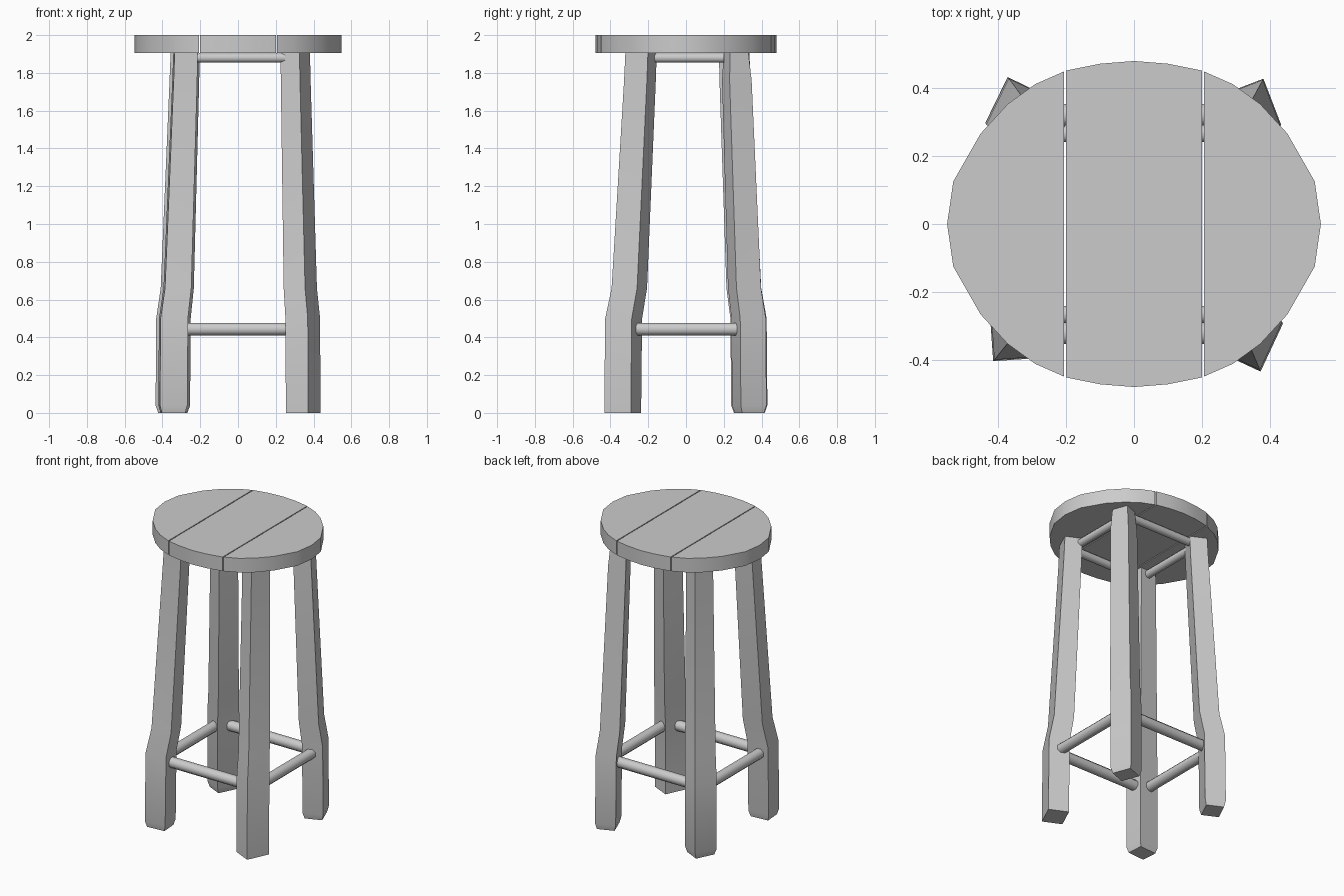
import bpy, bmesh, math
from mathutils import Vector, Matrix

if "Cube" in bpy.data.objects:
    bpy.data.objects.remove(bpy.data.objects["Cube"])


def finish(name, bm, angle=35):
    bmesh.ops.recalc_face_normals(bm, faces=bm.faces)
    mesh = bpy.data.meshes.new(name)
    bm.to_mesh(mesh)
    bm.free()
    obj = bpy.data.objects.new(name, mesh)
    bpy.context.collection.objects.link(obj)
    bpy.ops.object.select_all(action='DESELECT')
    obj.select_set(True)
    bpy.context.view_layer.objects.active = obj
    bpy.ops.object.shade_smooth_by_angle(angle=math.radians(angle))
    return obj


def loft(name, rings, angle=35):
    bm = bmesh.new()
    loops = [[bm.verts.new(p) for p in ring] for ring in rings]
    n = len(loops[0])
    for a, b in zip(loops, loops[1:]):
        for i in range(n):
            j = (i + 1) % n
            bm.faces.new((a[i], a[j], b[j], b[i]))
    bm.faces.new(loops[0][::-1])
    bm.faces.new(loops[-1])
    return finish(name, bm, angle)


def plank(name, outline):
    return loft(name, [[(x, y, z) for x, y in outline] for z in (1.905, 2.0)], 40)


# Seat: three planks with narrow gaps
mid = [(0.2, 0.45), (0.1, 0.47), (0, 0.478), (-0.1, 0.47), (-0.2, 0.45)]
plank("seat_middle_plank", mid + [(-x, -y) for x, y in mid])
rim = [(0.206, 0.447), (0.29, 0.41), (0.37, 0.352), (0.45, 0.265), (0.53, 0.125)]
side = rim + [(0.548, 0)] + [(x, -y) for x, y in reversed(rim)]
for s, label in ((1, "right"), (-1, "left")):
    plank(f"seat_{label}_plank", [(s * x, y) for x, y in side])


# Legs: hand-hewn square posts, kinked above the foot, each turned differently
def leg(name, sx, sy, turn, size, top, foot_inset, chamfer):
    base = Vector((0.345 * sx, 0.335 * sy))
    head = Vector((top[0] * sx, top[1] * sy))
    levels = [(0, 0.0, foot_inset), (0.04, 0.0, 1), (0.5, 0.05, 1),
              (0.66, 0.36, 0.96), (1.76, 0.94, 0.86), (1.906, 1.0, chamfer)]
    rot = Matrix.Rotation(math.radians(turn), 2)
    rings = []
    for z, t, scale in levels:
        c = base.lerp(head, t)
        ring = []
        for i, j in ((-1, -1), (1, -1), (1, 1), (-1, 1)):
            p = c + rot @ Vector((i * size[0], j * size[1])) * scale / 2
            ring.append((p.x, p.y, z))
        rings.append(ring)
    loft(name, rings, 25)


leg("front_right_leg", 1, -1, -25, (0.13, 0.155), (0.303, 0.238), 1.0, 0.85)
leg("front_left_leg", -1, -1, 4, (0.145, 0.125), (0.278, 0.25), 0.85, 0.84)
leg("back_right_leg", 1, 1, 21, (0.13, 0.145), (0.305, 0.265), 0.85, 0.72)
leg("back_left_leg", -1, 1, -26, (0.13, 0.15), (0.28, 0.255), 0.85, 0.84)


# Rungs: low ring of stretchers and a thinner ring under the seat
def rung(name, a, b, radius):
    a, b = Vector(a), Vector(b)
    bm = bmesh.new()
    bmesh.ops.create_cone(bm, cap_ends=True, segments=8, radius1=radius,
                          radius2=radius, depth=(b - a).length)
    q = (b - a).to_track_quat('Z', 'Y').to_matrix().to_4x4()
    turn = Matrix.Rotation(math.radians(22.5), 4, 'Z')
    bm.transform(Matrix.Translation((a + b) / 2) @ q @ turn)
    finish(name, bm, 50)


for label, z, r, x, y, hx, hy in (("lower", 0.443, 0.035, 0.355, 0.32, 0.285, 0.28),
                                  ("upper", 1.88, 0.027, 0.28, 0.265, 0.25, 0.2)):
    for s, end, flank in ((-1, "front", "left"), (1, "back", "right")):
        rung(f"{label}_{end}_rung", (-hx, s * y, z), (hx, s * y, z), r)
        rung(f"{label}_{flank}_rung", (s * x, -hy, z), (s * x, hy, z), r)
